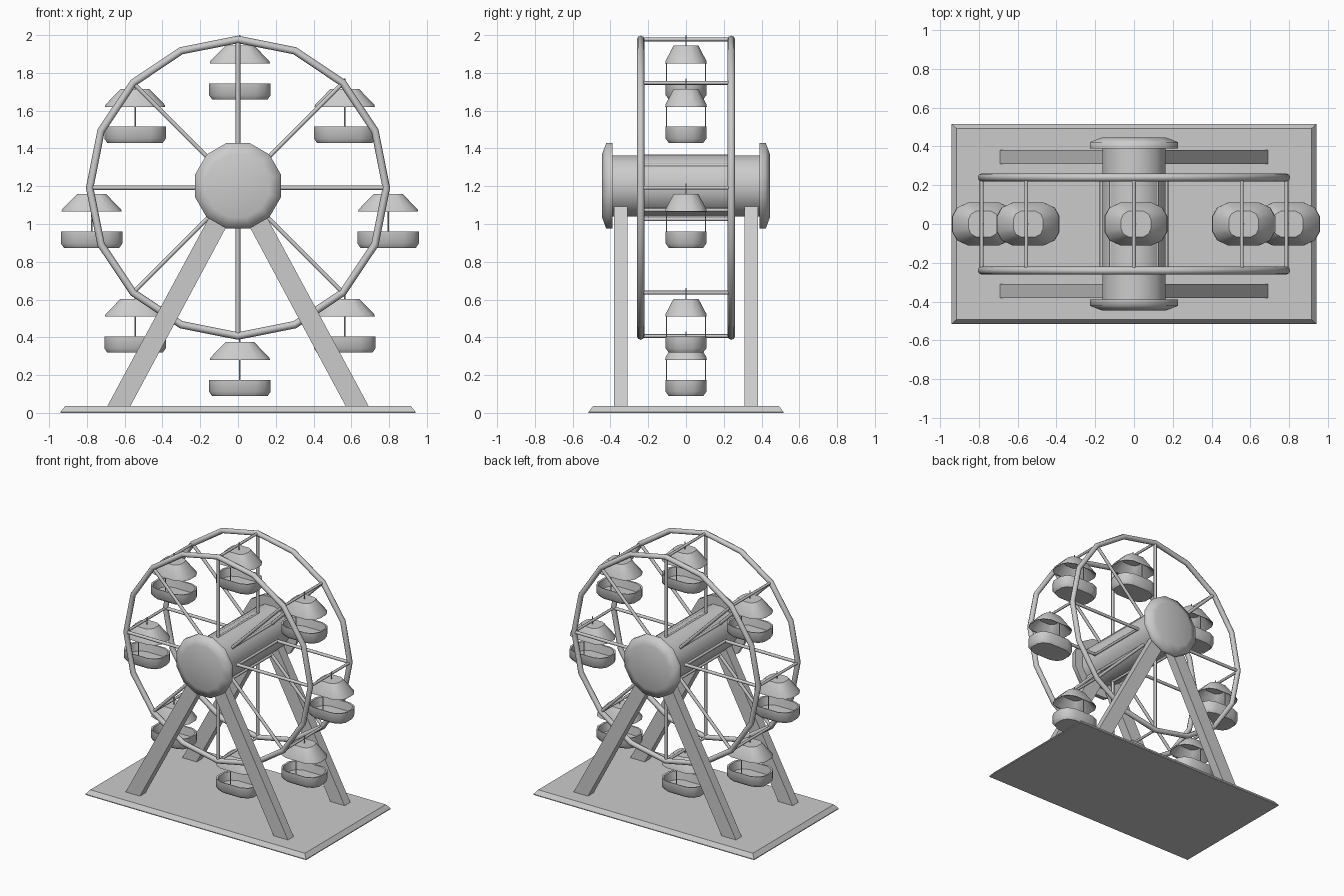
import bpy, bmesh, math
from mathutils import Vector

if "Cube" in bpy.data.objects:
    bpy.data.objects.remove(bpy.data.objects["Cube"])

CZ, R, RIM_Y = 1.192, 0.785, 0.24


def loft(name, rings, smooth=30):
    """Closed solid skinned through rings of equal point count, capped at both ends."""
    bm = bmesh.new()
    vs = [[bm.verts.new(p) for p in r] for r in rings]
    n = len(vs[0])
    for a, b in zip(vs, vs[1:]):
        for i in range(n):
            bm.faces.new((a[i], a[(i + 1) % n], b[(i + 1) % n], b[i]))
    bm.faces.new(vs[0][::-1])
    bm.faces.new(vs[-1])
    bmesh.ops.recalc_face_normals(bm, faces=bm.faces)
    me = bpy.data.meshes.new(name)
    bm.to_mesh(me)
    bm.free()
    ob = bpy.data.objects.new(name, me)
    bpy.context.collection.objects.link(ob)
    if smooth:
        bpy.ops.object.select_all(action='DESELECT')
        ob.select_set(True)
        bpy.context.view_layer.objects.active = ob
        bpy.ops.object.shade_smooth_by_angle(angle=math.radians(smooth))
    return ob


def rod(name, a, b, r, sides=8):
    a, b = Vector(a), Vector(b)
    q = (b - a).to_track_quat('Z', 'Y')
    ring = [q @ Vector((r * math.cos(t), r * math.sin(t), 0))
            for t in (2 * math.pi * i / sides for i in range(sides))]
    return loft(name, [[p + a for p in ring], [p + b for p in ring]], 50)


def rect(x, y, z):
    return [(-x, -y, z), (x, -y, z), (x, y, z), (-x, y, z)]


def disc(r, y, n=12):
    return [(r * math.cos(t), y, CZ + 0.01 + r * math.sin(t))
            for t in (2 * math.pi * (i + 0.5) / n for i in range(n))]


# base plate with sloped edges
loft("base", [rect(0.94, 0.515, 0), rect(0.94, 0.515, 0.006), rect(0.914, 0.492, 0.037)], 0)

# axle drum with end caps
loft("hub", [disc(0.167, -0.40), disc(0.167, 0.40)], 35)
for s, side in ((-1, "front"), (1, "back")):
    loft(side + "_hub_cap", [disc(0.235, s * 0.39), disc(0.235, s * 0.422), disc(0.172, s * 0.445)], 80)

# slanted support legs
for sy, side in ((-1, "front"), (1, "back")):
    for sx, hand in ((-1, "left"), (1, "right")):
        prof = [(0.695, 0.03), (0.573, 0.03), (0.0, 1.10), (0.118, 1.10)]
        loft(f"{side}_{hand}_leg", [[(sx * x, sy * y, z) for x, z in prof] for y in (0.31, 0.38)], 0)

# two wheel rims
for s, side in ((-1, "front"), (1, "back")):
    bpy.ops.mesh.primitive_torus_add(major_segments=16, minor_segments=8, major_radius=R,
                                     minor_radius=0.02, location=(0, s * RIM_Y, CZ),
                                     rotation=(math.pi / 2, 0, 0))
    bpy.context.object.name = side + "_rim"
    bpy.ops.object.shade_smooth_by_angle(angle=math.radians(50))

# rounded cabin outline
quarter = [(0.163, 0.04), (0.138, 0.085), (0.083, 0.11)]
outline = (quarter + [(-x, y) for x, y in quarter[::-1]]
           + [(-x, -y) for x, y in quarter] + [(x, -y) for x, y in quarter[::-1]])

for k in range(8):
    t = k * math.pi / 4
    dx, dz = math.sin(t), math.cos(t)

    # spoke frame: two spokes joined by an outer and an inner bar
    def at(r, y):
        return (r * dx, y, CZ + r * dz)
    for s, side in ((-1, "front"), (1, "back")):
        rod(f"{side}_spoke_{k}", at(0.16, s * RIM_Y), at(R, s * RIM_Y), 0.012)
    for r, part in ((R, "outer"), (0.167, "inner")):
        rod(f"{part}_bar_{k}", at(r, -RIM_Y), at(r, RIM_Y), 0.01)

    # hanging cabin
    cx, cz = R * dx + 0.01, CZ + R * dz

    def ring(sx, sy, z):
        return [(cx + x * sx, y * sy, cz + z) for x, y in outline]
    loft(f"cabin_roof_{k}", [ring(0.45, 0.55, -0.047), ring(0.93, 0.92, -0.125),
                             ring(0.98, 1.0, -0.127), ring(0.96, 0.99, -0.115),
                             ring(0.47, 0.6, -0.033)], 40)
    loft(f"cabin_tub_{k}", [ring(0.85, 0.83, -0.295), ring(0.92, 0.9, -0.234),
                            ring(1, 0.98, -0.232), ring(1, 0.98, -0.295),
                            ring(0.9, 0.83, -0.318)], 50)
    for s, side in ((-1, "front"), (1, "back")):
        rod(f"cabin_{side}_post_{k}", (cx, s * 0.103, cz - 0.29), (cx, s * 0.103, cz - 0.12), 0.004, 6)
    rod(f"cabin_hanger_{k}", (cx, 0, cz - 0.04), (cx, 0, cz + 0.023), 0.004, 6)
